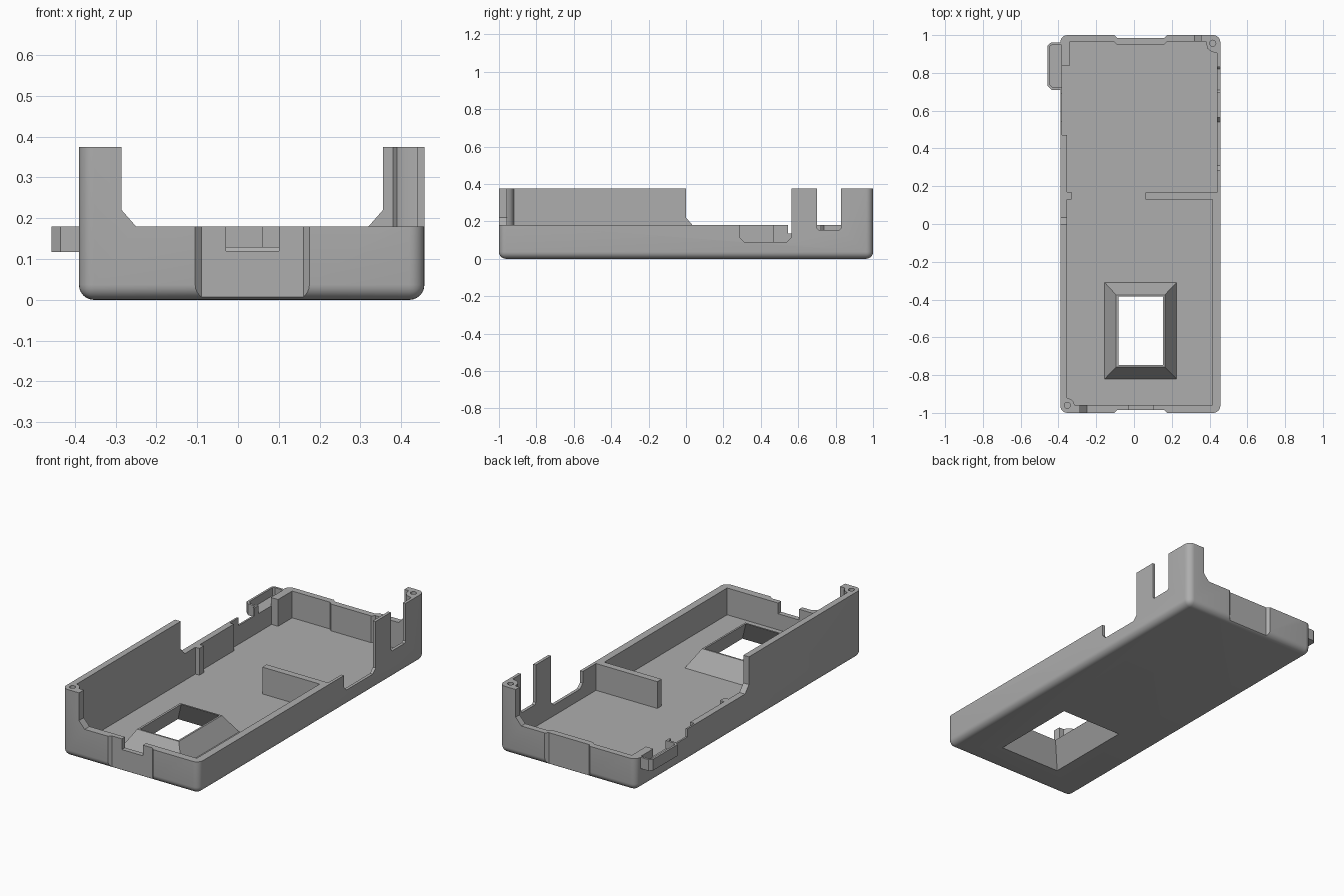
import bpy
import bmesh
from mathutils import Vector

cube = bpy.data.objects.get("Cube")
if cube:
    bpy.data.objects.remove(cube, do_unlink=True)

grey = bpy.data.materials.new("plain grey")
grey.use_nodes = True
COLOUR = (0.42, 0.42, 0.42, 1)
grey.diffuse_color = COLOUR
grey.node_tree.nodes["Principled BSDF"].inputs["Base Color"].default_value = COLOUR


def finish(bm, name):
    bmesh.ops.recalc_face_normals(bm, faces=bm.faces)
    mesh = bpy.data.meshes.new(name)
    bm.to_mesh(mesh)
    bm.free()
    mesh.materials.append(grey)
    obj = bpy.data.objects.new(name, mesh)
    bpy.context.collection.objects.link(obj)
    return obj


def prism(name, points, low, high, axis="z"):
    """Extrude a 2D outline along an axis; the outline uses the other two axes."""
    place = {"x": lambda a, b, d: (d, a, b),
             "y": lambda a, b, d: (a, d, b),
             "z": lambda a, b, d: (a, b, d)}[axis]
    bm = bmesh.new()
    ends = [[bm.verts.new(place(a, b, d)) for a, b in points] for d in (low, high)]
    count = len(points)
    for ring in ends:
        bm.faces.new(ring)
    for i in range(count):
        j = (i + 1) % count
        bm.faces.new((ends[0][i], ends[0][j], ends[1][j], ends[1][i]))
    return finish(bm, name)


def rect(a0, a1, b0, b1):
    return [(a0, b0), (a1, b0), (a1, b1), (a0, b1)]


def frustum(name, base, z0, top, z1):
    bm = bmesh.new()
    rings = [[bm.verts.new((a, b, z)) for a, b in rect(*r)]
             for r, z in ((base, z0), (top, z1))]
    for ring in rings:
        bm.faces.new(ring)
    for i in range(4):
        j = (i + 1) % 4
        bm.faces.new((rings[0][i], rings[0][j], rings[1][j], rings[1][i]))
    return finish(bm, name)


def cut(cutter, *targets):
    for obj in targets:
        mod = obj.modifiers.new("cut", "BOOLEAN")
        mod.operation = "DIFFERENCE"
        mod.solver = "EXACT"
        mod.object = cutter
        bpy.context.view_layer.objects.active = obj
        bpy.ops.object.modifier_apply(modifier=mod.name)
    bpy.data.objects.remove(cutter, do_unlink=True)


LEFT, RIGHT, RIM, TALL, FLOOR = -0.39, 0.457, 0.18, 0.375, 0.03

# Tray: block with rounded upright and bottom edges
bm = bmesh.new()
bmesh.ops.create_cube(bm, size=1)
for v in bm.verts:
    v.co = Vector((LEFT if v.co.x < 0 else RIGHT, v.co.y * 2, 0 if v.co.z < 0 else TALL))
edges = [e for e in bm.edges if min(v.co.z for v in e.verts) < 0.01]
bmesh.ops.bevel(bm, geom=edges, offset=0.037, segments=6, profile=0.5, affect="EDGES")
tray = finish(bm, "tray")

# Shallow recess in the middle of both end walls
for s in (-1, 1):
    cut(prism("recess", [(-0.12, s * 1.015), (-0.09, s * 0.985),
                         (0.16, s * 0.985), (0.19, s * 1.015)], -0.1, 0.5), tray)

# Cavity with corner screw bosses and stepped wall thickness
cavity = [(-0.355, -0.92), (-0.335, -0.927), (-0.322, -0.94), (-0.315, -0.957),
          (0.415, -0.957), (0.415, 0.15), (0.44, 0.15), (0.44, 0.905),
          (0.41, 0.912), (0.39, 0.928), (0.38, 0.965),
          (0.175, 0.965), (0.16, 0.95), (-0.09, 0.95), (-0.105, 0.965),
          (-0.34, 0.965), (-0.34, 0.84), (-0.38, 0.84), (-0.38, 0.47),
          (-0.355, 0.47), (-0.355, 0.17), (-0.33, 0.17), (-0.33, 0.13), (-0.355, 0.13)]
cut(prism("cavity", cavity, FLOOR, 0.6), tray)

# Lower the walls to the rim, leaving tall corners with chamfered feet
cut(prism("front_drop", [(-0.25, RIM), (-0.285, 0.22), (-0.285, 0.5), (0.6, 0.5), (0.6, RIM)],
          -1.1, -0.9, "y"), tray)
cut(prism("back_drop", [(0.32, RIM), (0.355, 0.22), (0.355, 0.5), (-0.6, 0.5), (-0.6, RIM)],
          0.9, 1.1, "y"), tray)
cut(prism("long_drop", [(0.035, RIM), (0, 0.22), (0, 0.5), (1.1, 0.5), (1.1, RIM)],
          -0.6, -0.3, "x"), tray)
cut(prism("port_drop", [(-1.1, RIM), (0.285, RIM), (0.285, 0.115), (0.31, 0.09), (0.54, 0.09),
                        (0.565, 0.115), (0.565, 0.5), (-1.1, 0.5)], 0.35, 0.6, "x"), tray)

# Wall openings
cut(prism("slot", [(0.70, 0.5), (0.70, 0.165), (0.71, 0.155), (0.82, 0.155),
                   (0.83, 0.165), (0.83, 0.5)], 0.35, 0.6, "x"), tray)
cut(prism("front_notch", rect(-0.03, 0.10, 0.12, 0.3), -1.1, -0.9, "y"), tray)
cut(prism("side_notch", rect(0.545, 0.69, 0.135, 0.3), -0.5, -0.36, "x"), tray)

# Screw holes
for x, y in ((-0.353, -0.96), (0.417, 0.957)):
    bm = bmesh.new()
    bmesh.ops.create_cone(bm, cap_ends=True, segments=24, radius1=0.016, radius2=0.016, depth=0.3)
    bmesh.ops.translate(bm, verts=bm.verts, vec=(x, y, 0.35))
    cut(finish(bm, "screw_hole"), tray)

# Side pocket bracket
bracket = prism("side_bracket", [(LEFT, 0.71), (-0.435, 0.71), (-0.457, 0.73), (-0.457, 0.945),
                                 (-0.44, 0.96), (LEFT, 0.96)], 0.117, RIM)
cut(prism("pocket", [(-0.36, 0.722), (-0.43, 0.722), (-0.445, 0.737), (-0.445, 0.94),
                     (-0.435, 0.948), (-0.385, 0.948), (-0.385, 0.84), (-0.36, 0.84)],
          0.135, 0.4), tray, bracket)

# Sloped window frame, hollow from below
frame = frustum("window_frame", (-0.155, 0.225, -0.82, -0.31), FLOOR,
                (-0.095, 0.163, -0.757, -0.375), 0.13)
cut(frustum("window_opening", (-0.157, 0.227, -0.822, -0.308), -0.005,
            (-0.08, 0.15, -0.745, -0.387), 0.135), tray, frame)

# Divider rib
prism("divider_rib", rect(0.06, 0.442, 0.13, 0.168), FLOOR, RIM)

bpy.ops.object.select_all(action="DESELECT")
tray.select_set(True)
bpy.context.view_layer.objects.active = tray
bpy.ops.object.shade_smooth_by_angle(angle=0.5)
